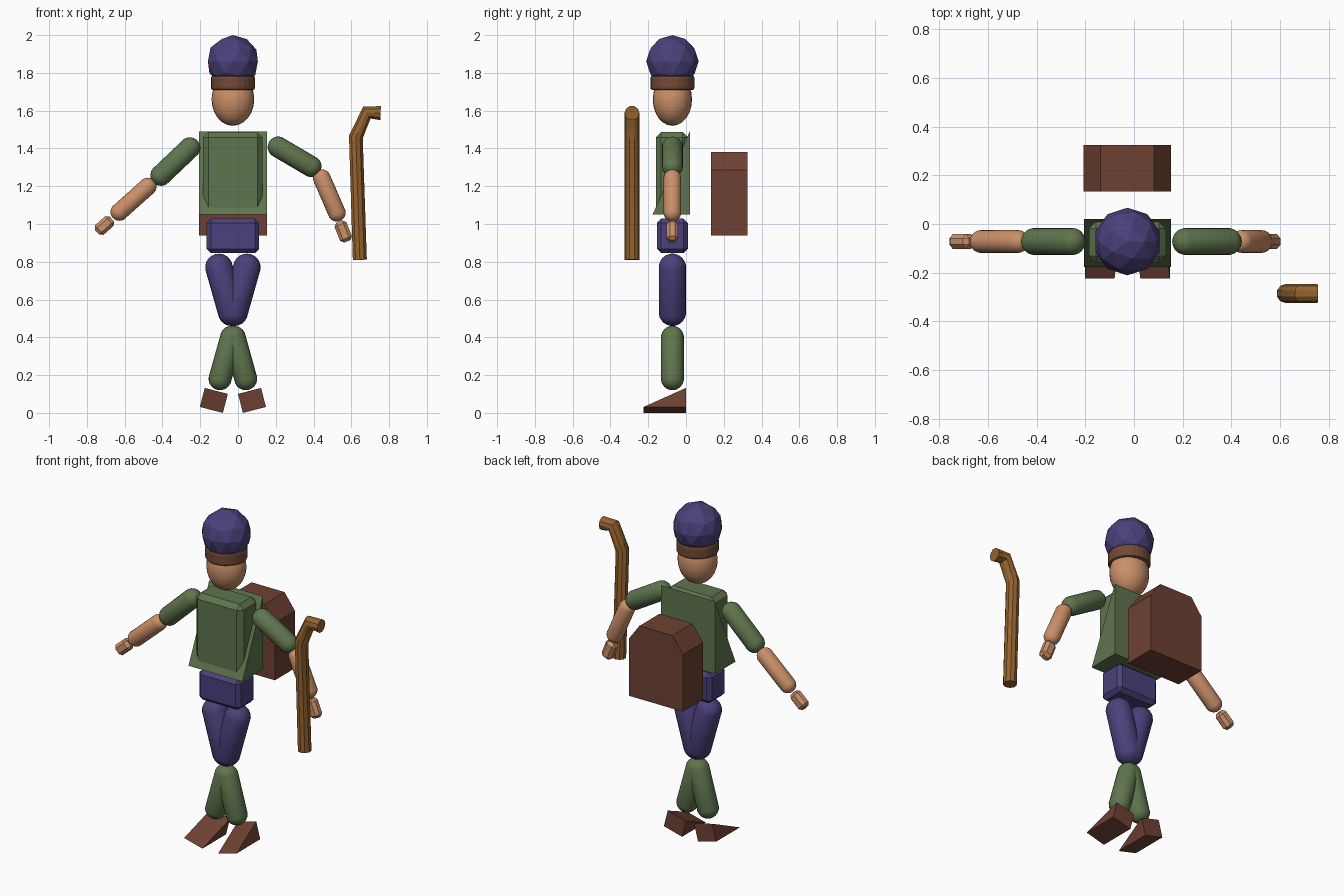
import bpy, bmesh, math
from mathutils import Vector, Matrix

if "Cube" in bpy.data.objects:
    bpy.data.objects.remove(bpy.data.objects["Cube"])

CX, CY = -0.027, -0.072   # body axis


def material(name, rgb):
    m = bpy.data.materials.new(name)
    m.diffuse_color = (*rgb, 1)
    m.use_nodes = True
    m.node_tree.nodes["Principled BSDF"].inputs["Base Color"].default_value = m.diffuse_color
    return m


PURPLE = material("purple_cloth", (0.07, 0.053, 0.2))
GREEN = material("green_cloth", (0.115, 0.178, 0.076))
SKIN = material("skin", (0.6, 0.28, 0.14))
LEATHER = material("leather", (0.155, 0.053, 0.032))
BAND = material("band", (0.17, 0.068, 0.036))
WOOD = material("wood", (0.3, 0.125, 0.028))


def finish(name, bm, mat, smooth=False):
    bmesh.ops.recalc_face_normals(bm, faces=bm.faces)
    for f in bm.faces:
        f.smooth = smooth
    me = bpy.data.meshes.new(name)
    bm.to_mesh(me)
    bm.free()
    me.materials.append(mat)
    ob = bpy.data.objects.new(name, me)
    bpy.context.collection.objects.link(ob)
    return ob


def aligned(a, b):
    """Matrix at the middle of a-b with local z along the segment."""
    d = b - a
    tilt = Matrix.Rotation(math.atan2(d.x, d.z), 4, 'Y')
    return Matrix.Translation((a + b) / 2) @ tilt


def capsule(name, a, b, r, mat):
    """Limb between two (x, z) joints; rounded ends of radius r."""
    a, b = Vector((a[0], CY, a[1])), Vector((b[0], CY, b[1]))
    half = (b - a).length / 2
    bm = bmesh.new()
    bmesh.ops.create_uvsphere(bm, u_segments=20, v_segments=11, radius=r)
    for v in bm.verts:
        v.co.z += half if v.co.z > 0 else -half
    bm.transform(aligned(a, b))
    return finish(name, bm, mat, True)


def chamfer_box(name, size, mat, bevel, matrix):
    bm = bmesh.new()
    bmesh.ops.create_cube(bm, size=1, matrix=Matrix.Diagonal((*size, 1)))
    bmesh.ops.bevel(bm, geom=bm.edges[:], offset=bevel, segments=1, affect='EDGES')
    bm.transform(matrix)
    return finish(name, bm, mat)


def prism(name, points, extrude, mat, matrix=Matrix()):
    bm = bmesh.new()
    face = bm.faces.new([bm.verts.new(p) for p in points])
    res = bmesh.ops.extrude_face_region(bm, geom=[face], use_keep_orig=True)
    verts = [g for g in res["geom"] if isinstance(g, bmesh.types.BMVert)]
    bmesh.ops.translate(bm, verts=verts, vec=extrude)
    bm.transform(matrix)
    return finish(name, bm, mat)


# Head
bm = bmesh.new()
bmesh.ops.create_uvsphere(bm, u_segments=24, v_segments=12, radius=1)
bm.transform(Matrix.Translation((CX, CY, 1.66)) @ Matrix.Diagonal((0.113, 0.104, 0.14, 1)))
finish("head", bm, SKIN, True)

# Hat band with rounded rims
bm = bmesh.new()
bmesh.ops.create_cone(bm, cap_ends=True, segments=24, radius1=0.117, radius2=0.117, depth=0.075,
                      matrix=Matrix.Translation((CX, CY, 1.747)))
rims = [e for e in bm.edges if any(len(f.verts) > 4 for f in e.link_faces)]
bmesh.ops.bevel(bm, geom=rims, offset=0.012, segments=2, profile=0.5, affect='EDGES')
finish("hat_band", bm, BAND)

# Faceted hat
bm = bmesh.new()
bmesh.ops.create_icosphere(bm, subdivisions=2, radius=0.139,
                           matrix=Matrix.Translation((CX, CY, 1.861)))
finish("hat", bm, PURPLE)

# Torso, tunic skirt wedge, hips
chamfer_box("torso", (0.316, 0.17, 0.43), GREEN, 0.028, Matrix.Translation((CX, -0.075, 1.272)))
prism("tunic", [(-0.206, 0.02, 1.05), (-0.206, 0.02, 1.49), (-0.206, -0.177, 1.05)],
      (0.359, 0, 0), GREEN)
chamfer_box("hips", (0.278, 0.163, 0.182), PURPLE, 0.022, Matrix.Translation((CX, CY, 0.937)))

# Backpack with chamfered top
prism("backpack", [(CX + x, 0.133, z) for x, z in
                   ((-0.18, 0.94), (0.18, 0.94), (0.18, 1.285), (0.11, 1.38), (-0.11, 1.38), (-0.18, 1.285))],
      (0, 0.192, 0), LEATHER)

# Arms: shoulder, elbow, forearm and hand joints in (x, z)
ARMS = {
    "right": [(-0.255, 1.403), (-0.408, 1.258), (-0.478, 1.198), (-0.628, 1.064),
              (-0.668, 1.027), (-0.747, 0.957)],
    "left": [(0.213, 1.407), (0.386, 1.305), (0.444, 1.242), (0.523, 1.06),
             (0.536, 1.013), (0.578, 0.908)],
}
for side, j in ARMS.items():
    capsule(side + "_upper_arm", j[0], j[1], 0.056, GREEN)
    capsule(side + "_forearm", j[2], j[3], 0.047, SKIN)
    a, b = (Vector((x, CY, z)) for x, z in j[4:])
    chamfer_box(side + "_hand", (0.068, 0.06, (b - a).length), SKIN, 0.017, aligned(a, b))

# Legs and wedge shoes
for side, s in (("right", -1), ("left", 1)):
    capsule(side + "_thigh", (CX + s * 0.074, 0.77), (CX + s * 0.007, 0.533), 0.073, PURPLE)
    capsule(side + "_shin", (CX + s * 0.007, 0.4), (CX + s * 0.068, 0.181), 0.061, GREEN)
    pose = Matrix.Translation((CX + s * 0.101, 0, 0.066)) @ Matrix.Rotation(-s * math.radians(14.5), 4, 'Y')
    prism(side + "_shoe", [(-0.063, 0, -0.052), (-0.063, 0, 0.052), (-0.063, -0.225, -0.052)],
          (0.126, 0, 0), LEATHER, pose)

# Bent walking staff
curve = bpy.data.curves.new("staff", 'CURVE')
curve.dimensions = '3D'
curve.bevel_depth = 0.039
curve.bevel_resolution = 3
curve.use_fill_caps = True
path = [(0.645, 0.81), (0.624, 1.46), (0.682, 1.59), (0.755, 1.587)]
spline = curve.splines.new('POLY')
spline.points.add(len(path) - 1)
for p, (x, z) in zip(spline.points, path):
    p.co = (x, -0.286, z, 1)
staff = bpy.data.objects.new("staff", curve)
bpy.context.collection.objects.link(staff)
curve.materials.append(WOOD)
bpy.context.view_layer.objects.active = staff
staff.select_set(True)
bpy.ops.object.convert(target='MESH')
bpy.ops.object.shade_smooth_by_angle()
